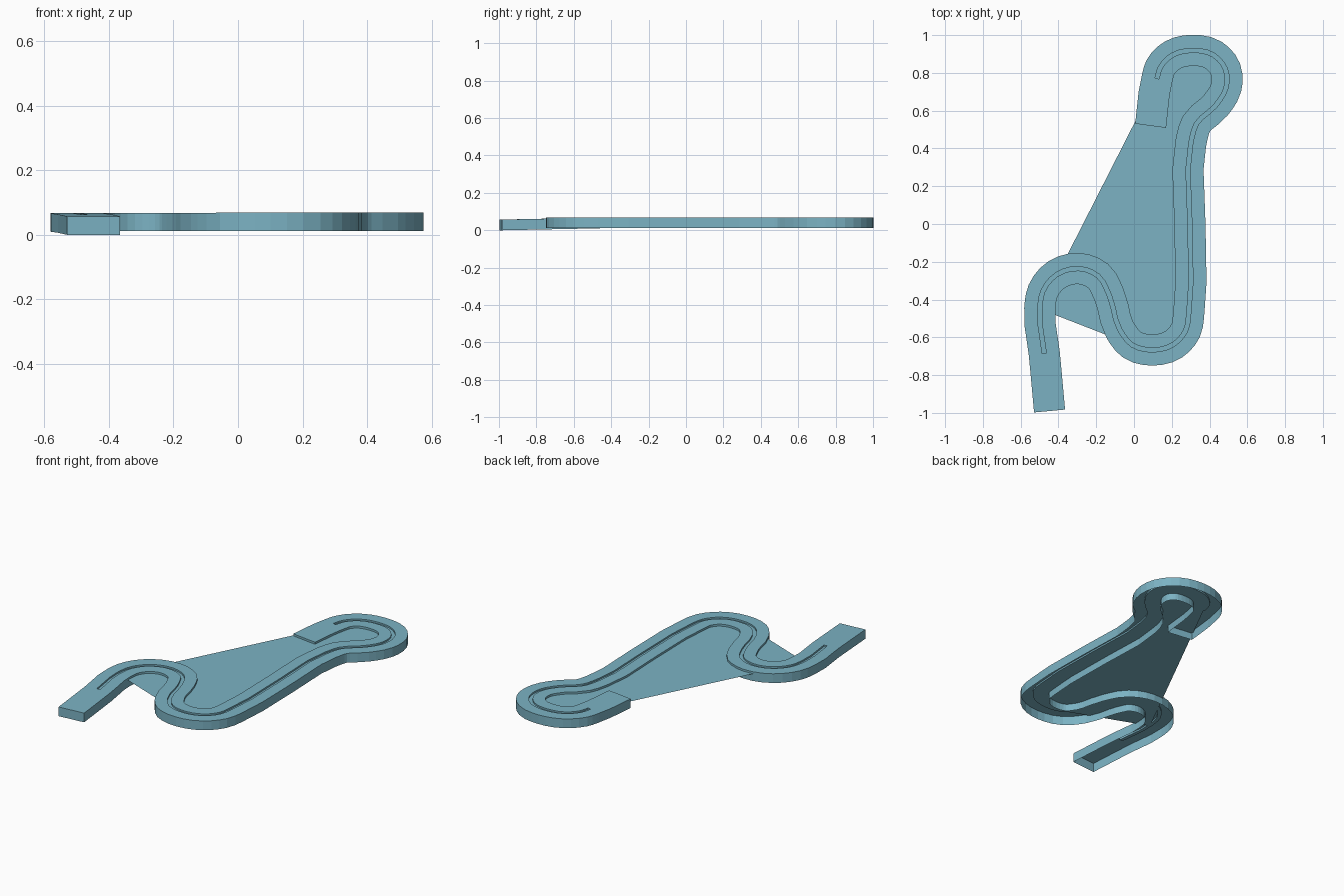
import bpy, bmesh
from mathutils import Vector

if "Cube" in bpy.data.objects:
    bpy.data.objects.remove(bpy.data.objects["Cube"])

HALF, SLOT, HEIGHT, DEPTH, STEPS = 0.0825, 0.011, 0.057, 0.010, 3

# Centre line of the track, seen from above
path = [(-.447, -.99), (-.475, -.685), (-.499, -.45), (-.482, -.355), (-.41, -.268),
        (-.29, -.236), (-.19, -.275), (-.13, -.38), (-.075, -.56), (-.01, -.64),
        (.10, -.667), (.21, -.637), (.273, -.565), (.291, -.46), (.296, 0), (.301, .43),
        (.33, .53), (.43, .625), (.487, .72), (.484, .82), (.42, .895), (.31, .919),
        (.205, .895), (.14, .83), (.122, .77), (.088, .52)]
P = [Vector(p) for p in path]
LAST = len(P) - 1
SLOT_START, SLOT_END = 1, LAST - 1


def tangent(i):
    if i == 0:
        return (P[1] - P[0]).normalized()
    if i == LAST:
        return (P[i] - P[i - 1]).normalized()
    a, b = P[i] - P[i - 1], P[i + 1] - P[i]
    return (a / a.length * b.length + b / b.length * a.length).normalized()


# Smooth samples: (position, direction, parameter)
samples = []
for i in range(LAST):
    d = (P[i + 1] - P[i]).length
    m0, m1 = tangent(i) * d, tangent(i + 1) * d
    for k in range(STEPS):
        t = k / STEPS
        pos = (P[i] * (2*t**3 - 3*t*t + 1) + m0 * (t**3 - 2*t*t + t)
               + P[i + 1] * (3*t*t - 2*t**3) + m1 * (t**3 - t*t))
        vel = (P[i] * (6*t*t - 6*t) + m0 * (3*t*t - 4*t + 1)
               + P[i + 1] * (6*t - 6*t*t) + m1 * (3*t*t - 2*t))
        samples.append((pos, vel.normalized(), i + t))
samples.append((P[LAST], tangent(LAST), LAST))


def base_height(p, u):
    # Short ramp at the front end, then almost level
    if u < 2:
        return 0.011 * min(1, (p.y + .99) / .54)
    return 0.011 + 0.001 * u / LAST


mat = bpy.data.materials.new("track_blue")
mat.diffuse_color = (0.2, 0.45, 0.55, 1)
mat.use_nodes = True
mat.node_tree.nodes["Principled BSDF"].inputs["Base Color"].default_value = mat.diffuse_color


def finish(bm, name):
    bmesh.ops.remove_doubles(bm, verts=bm.verts, dist=1e-5)
    bmesh.ops.recalc_face_normals(bm, faces=bm.faces)
    me = bpy.data.meshes.new(name)
    bm.to_mesh(me)
    bm.free()
    me.materials.append(mat)
    ob = bpy.data.objects.new(name, me)
    bpy.context.collection.objects.link(ob)


# Track: open-bottomed channel section with a guide slot in its top
bm = bmesh.new()


def section(p, d, u, depth):
    side = Vector((d.y, -d.x))
    z = base_height(p, u)
    top = z + HEIGHT
    prof = [(-HALF, z), (-HALF, top), (-SLOT, top), (-SLOT, top - depth),
            (SLOT, top - depth), (SLOT, top), (HALF, top), (HALF, z)]
    return [bm.verts.new((*(p + side * s), h)) for s, h in prof]


rows = []
for p, d, u in samples:
    if u == SLOT_START:
        depths = (0, DEPTH)
    elif u == SLOT_END:
        depths = (DEPTH, 0)
    else:
        depths = (DEPTH,) if SLOT_START < u < SLOT_END else (0,)
    rows += [section(p, d, u, dep) for dep in depths]
for a, b in zip(rows, rows[1:]):
    for j in range(7):
        corners = [a[j], a[j + 1], b[j + 1], b[j]]
        # Skip strips that collapse to nothing
        unique = []
        for v in corners:
            if all((v.co - w.co).length > 1e-5 for w in unique):
                unique.append(v)
        if len(unique) > 2:
            bm.faces.new(unique)
for r in (rows[0], rows[-1]):
    bm.faces.new([r[0], r[1], r[2], r[5], r[6], r[7]])
finish(bm, "track")

# Thin infill sheet, its edge hidden under the track centre line
bm = bmesh.new()
outline = [P[2]] + [p for p, d, u in samples if 9 <= u <= SLOT_END]
bm.faces.new([bm.verts.new((p.x, p.y, 0.056)) for p in outline])
finish(bm, "infill_sheet")
